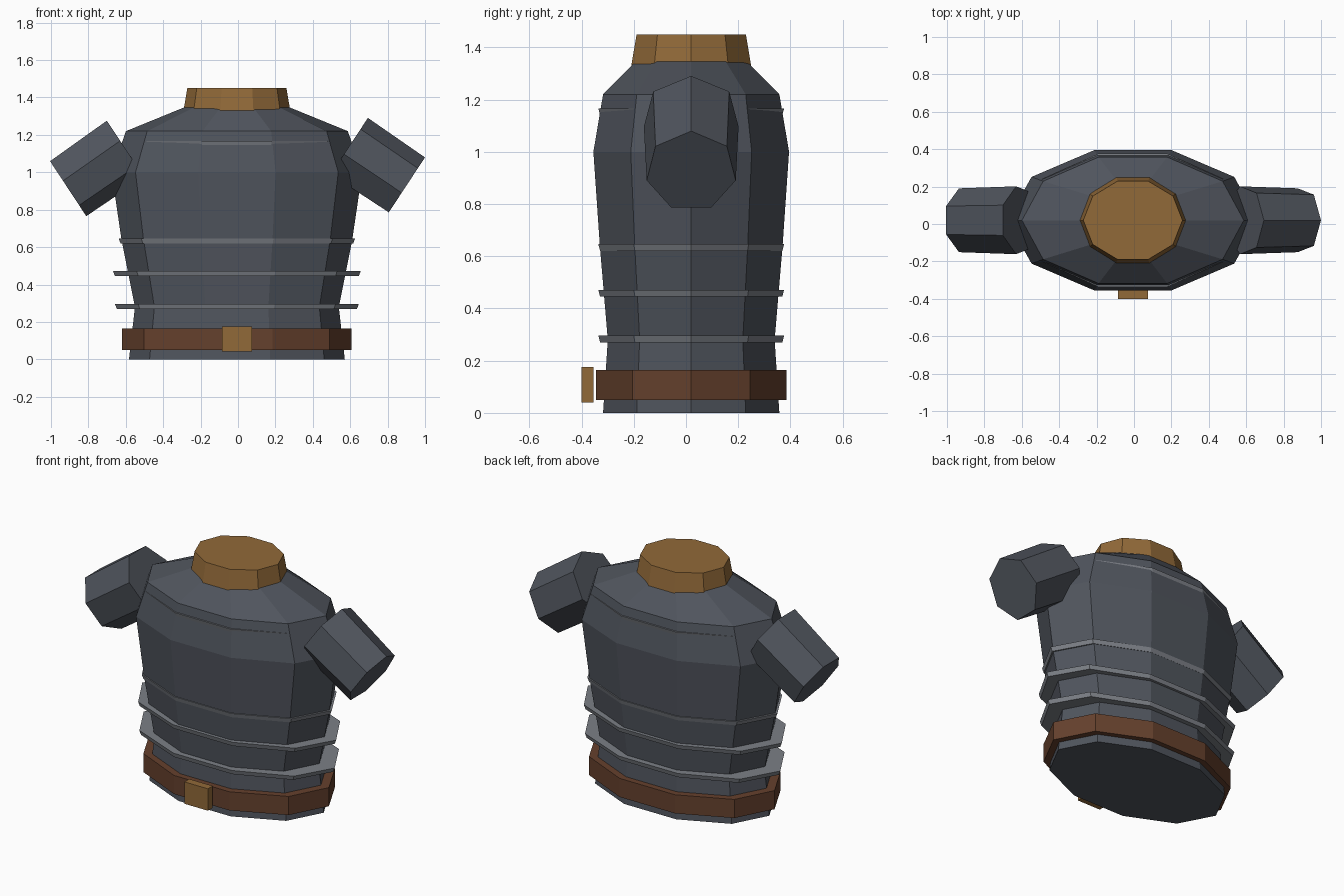
import bpy, bmesh, math
from mathutils import Vector

if "Cube" in bpy.data.objects:
    bpy.data.objects.remove(bpy.data.objects["Cube"])

CX, CY = -0.006, 0.02   # centre of the torso axis


def material(name, rgb):
    m = bpy.data.materials.new(name)
    m.diffuse_color = (*rgb, 1)
    m.use_nodes = True
    m.node_tree.nodes["Principled BSDF"].inputs["Base Color"].default_value = m.diffuse_color
    return m


STEEL = material("dark steel", (0.080, 0.090, 0.110))
TRIM = material("light steel", (0.200, 0.215, 0.240))
LEATHER = material("brown leather", (0.130, 0.052, 0.026))
GOLD = material("tan gold", (0.285, 0.142, 0.040))


def finish(bm, name, mat):
    bmesh.ops.recalc_face_normals(bm, faces=bm.faces)
    me = bpy.data.meshes.new(name)
    bm.to_mesh(me)
    bm.free()
    me.materials.append(mat)
    ob = bpy.data.objects.new(name, me)
    bpy.context.collection.objects.link(ob)
    return ob


def loft(name, mat, sections, sides, phase=0.0):
    """Capped solid through elliptic sections (centre, axis_u, axis_v)."""
    bm = bmesh.new()
    rings = []
    for c, u, v in sections:
        ring = []
        for i in range(sides):
            a = phase + math.tau * i / sides
            ring.append(bm.verts.new(Vector(c) + Vector(u) * math.cos(a)
                                     + Vector(v) * math.sin(a)))
        rings.append(ring)
    for lo, hi in zip(rings, rings[1:]):
        for i in range(sides):
            j = (i + 1) % sides
            bm.faces.new((lo[i], lo[j], hi[j], hi[i]))
    bm.faces.new(rings[0][::-1])
    bm.faces.new(rings[-1])
    return finish(bm, name, mat)


def upright(name, mat, profile):
    """Ten-sided oval stack from (z, half width, half depth) rows."""
    return loft(name, mat, [((CX, CY, z), (rx, 0, 0), (0, ry, 0))
                            for z, rx, ry in profile], 10)


# Torso, collar and belt
upright("torso", STEEL, [(0, 0.577, 0.355), (0.28, 0.545, 0.336),
                         (0.64, 0.617, 0.368), (1.0, 0.670, 0.394),
                         (1.22, 0.593, 0.355), (1.36, 0.250, 0.210)])
upright("collar", GOLD, [(1.32, 0.287, 0.243), (1.45, 0.265, 0.220)])
upright("belt", LEATHER, [(0.05, 0.613, 0.384), (0.165, 0.613, 0.384)])

# Thin armour bands, slightly flared upwards
for i, (z, rx) in enumerate([(0.27, 0.652), (0.445, 0.662),
                             (0.62, 0.632), (1.14, 0.600)]):
    upright(f"band_{i + 1}", TRIM, [(z, rx - 0.010, 0.367),
                                    (z + 0.026, rx, 0.374)])

# Buckle
bm = bmesh.new()
bmesh.ops.create_cube(bm, size=1)
for v in bm.verts:
    v.co = Vector((v.co.x * 0.16 - 0.005, v.co.y * 0.047 - 0.377,
                   v.co.z * 0.135 + 0.108))
finish(bm, "buckle", GOLD)

# Seven-sided sleeves: one has a ridge on top, the other a flat on top
for name, s, inner, outer, phase in [
        ("right_sleeve", 1, (0.590, 1.132), (0.898, 0.925), 0),
        ("left_sleeve", -1, (-0.607, 1.133), (-0.913, 0.920), math.pi)]:
    loft(name, STEEL,
         [((x, CY, z), (s * 0.55 * r, 0, 0.835 * r), (0, w, 0))
          for (x, z), r, w in ((inner, 0.190, 0.186), (outer, 0.185, 0.175))],
         7, phase)
